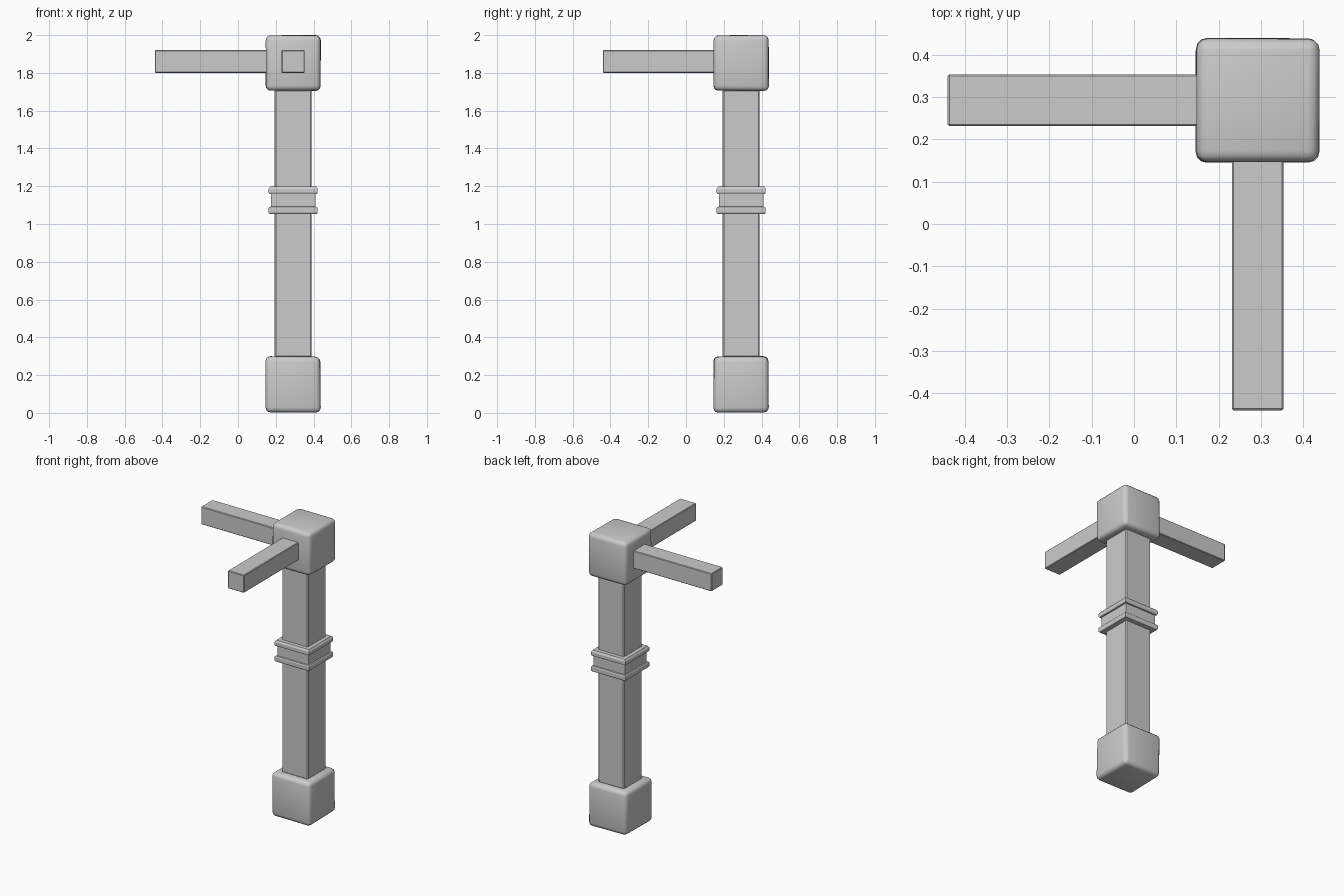
import bpy, bmesh, random
from mathutils import Vector

if "Cube" in bpy.data.objects:
    bpy.data.objects.remove(bpy.data.objects["Cube"])

random.seed(4)
C = 0.292  # post axis in x and y


def finish(name, bm, angle=0.6):
    bmesh.ops.recalc_face_normals(bm, faces=bm.faces)
    me = bpy.data.meshes.new(name)
    bm.to_mesh(me)
    bm.free()
    ob = bpy.data.objects.new(name, me)
    bpy.context.collection.objects.link(ob)
    bpy.context.view_layer.objects.active = ob
    ob.select_set(True)
    bpy.ops.object.shade_smooth_by_angle(angle=angle)
    ob.select_set(False)
    return ob


def box(name, lo, hi, bevel, segments=1, jitter=0.0, angle=0.6):
    bm = bmesh.new()
    bmesh.ops.create_cube(bm, size=1)
    lo, hi = Vector(lo), Vector(hi)
    mid = (lo + hi) / 2
    for v in bm.verts:
        v.co = mid + v.co * (hi - lo)
        # worn corners: pull inward only, so the outer size stays
        for i in range(3):
            v.co[i] -= (1 if v.co[i] > mid[i] else -1) * random.uniform(0, jitter)
    bmesh.ops.bevel(bm, geom=bm.edges[:], offset=bevel, segments=segments,
                    profile=0.5, affect='EDGES')
    return finish(name, bm, angle)


def square_loft(name, profile):
    # stacked square sections given as (half width, height)
    bm = bmesh.new()
    rings = [[bm.verts.new((C + sx * w, C + sy * w, z))
              for sx, sy in ((-1, -1), (1, -1), (1, 1), (-1, 1))]
             for w, z in profile]
    for a, b in zip(rings, rings[1:]):
        for i in range(4):
            j = (i + 1) % 4
            bm.faces.new((a[i], a[j], b[j], b[i]))
    bm.faces.new(rings[0])
    bm.faces.new(rings[-1])
    return finish(name, bm, 0.3)


# rounded stone blocks at foot and head
R = 0.148
box("base_block", (C - R, C - R, 0), (C + R, C + R, 0.302), 0.027, 3, 0.006, 1.2)
box("top_block", (C - R, C - R, 1.703), (C + R, C + R, 2.0), 0.027, 3, 0.004, 1.2)

# upright post
P = 0.098
box("post", (C - P, C - P, 0.295), (C + P, C + P, 1.71), 0.006)

# double-ringed collar
square_loft("collar", [(0.096, 1.052), (0.126, 1.054), (0.130, 1.060), (0.130, 1.084),
                       (0.126, 1.090), (0.118, 1.092), (0.118, 1.158), (0.126, 1.160),
                       (0.130, 1.166), (0.130, 1.186), (0.122, 1.198), (0.096, 1.200)])

# two rails leaving the head block at a right angle
H = 0.061
box("left_rail", (-0.44, C - H, 1.80), (0.155, C + H, 1.921), 0.004)
box("front_rail", (C - H, -0.44, 1.80), (C + H, 0.155, 1.921), 0.004)
